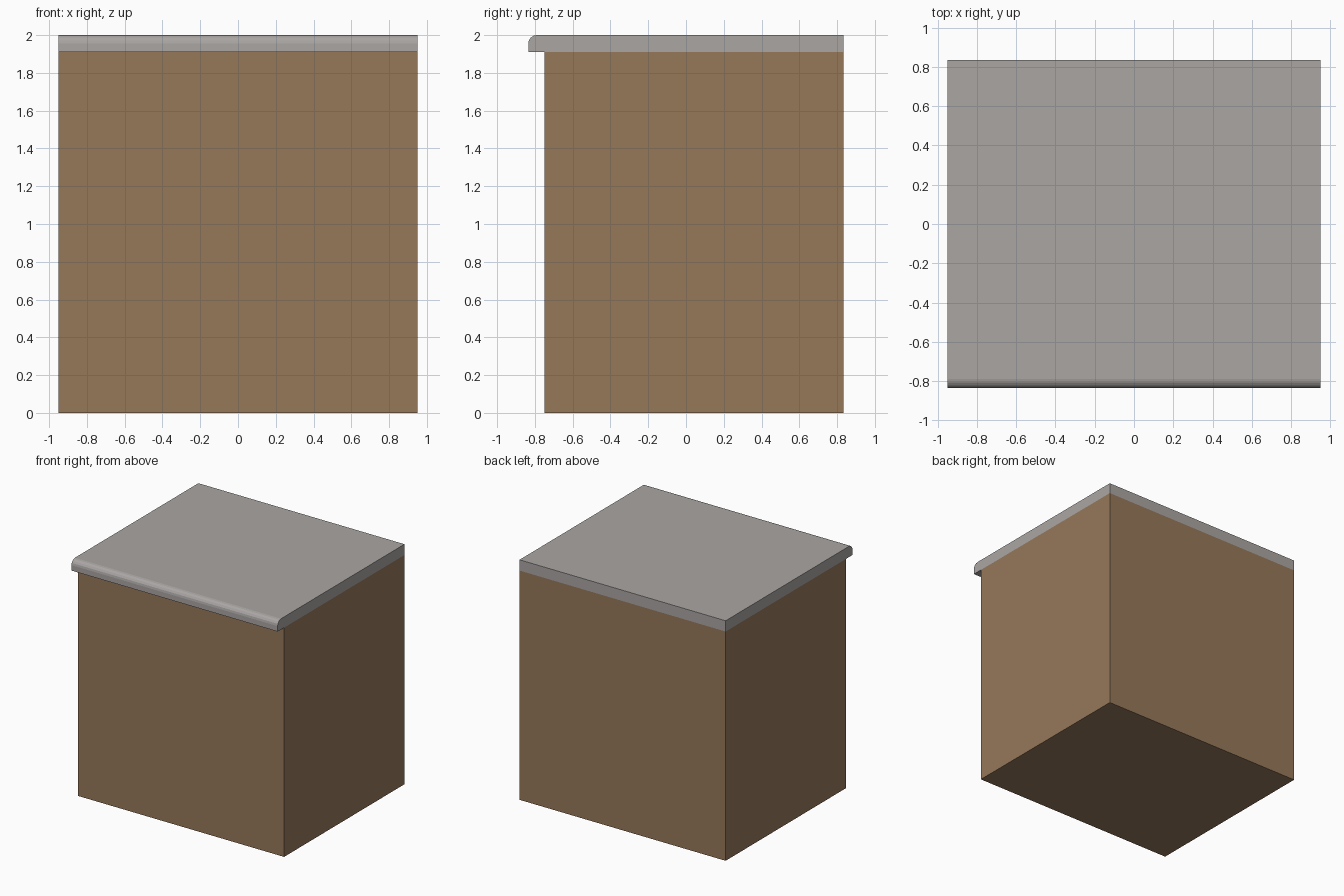
import bpy
import bmesh
import math

if "Cube" in bpy.data.objects:
    bpy.data.objects.remove(bpy.data.objects["Cube"])


def material(name, rgb):
    mat = bpy.data.materials.new(name)
    mat.diffuse_color = (*rgb, 1.0)
    mat.use_nodes = True
    mat.node_tree.nodes["Principled BSDF"].inputs["Base Color"].default_value = mat.diffuse_color
    return mat


def extrude_profile(name, profile, half_width, mat):
    """Sweep a closed (y, z) profile along x, centred on x = 0."""
    bm = bmesh.new()
    face = bm.faces.new([bm.verts.new((-half_width, y, z)) for y, z in profile])
    result = bmesh.ops.extrude_face_region(bm, geom=[face])
    moved = [v for v in result["geom"] if isinstance(v, bmesh.types.BMVert)]
    bmesh.ops.translate(bm, verts=moved, vec=(2 * half_width, 0, 0))
    bmesh.ops.recalc_face_normals(bm, faces=bm.faces)
    mesh = bpy.data.meshes.new(name)
    bm.to_mesh(mesh)
    bm.free()
    mesh.materials.append(mat)
    obj = bpy.data.objects.new(name, mesh)
    bpy.context.collection.objects.link(obj)
    return obj


wood = material("brown wood", (0.305, 0.188, 0.102))
stone = material("warm grey stone", (0.402, 0.381, 0.371))

HALF_X, BACK, FRONT, LIP = 0.95, 0.835, -0.75, -0.835
SEAM, TOP, RADIUS = 1.91, 2.0, 0.045

# Cabinet body
extrude_profile("cabinet_body",
                [(FRONT, 0), (BACK, 0), (BACK, SEAM), (FRONT, SEAM)],
                HALF_X, wood)

# Countertop with a rounded, overhanging front edge
nose = [(LIP + RADIUS - RADIUS * math.sin(a), TOP - RADIUS + RADIUS * math.cos(a))
        for a in (math.radians(22.5 * i) for i in range(5))]
extrude_profile("countertop",
                [(LIP, SEAM), (BACK, SEAM), (BACK, TOP)] + nose,
                HALF_X, stone)
